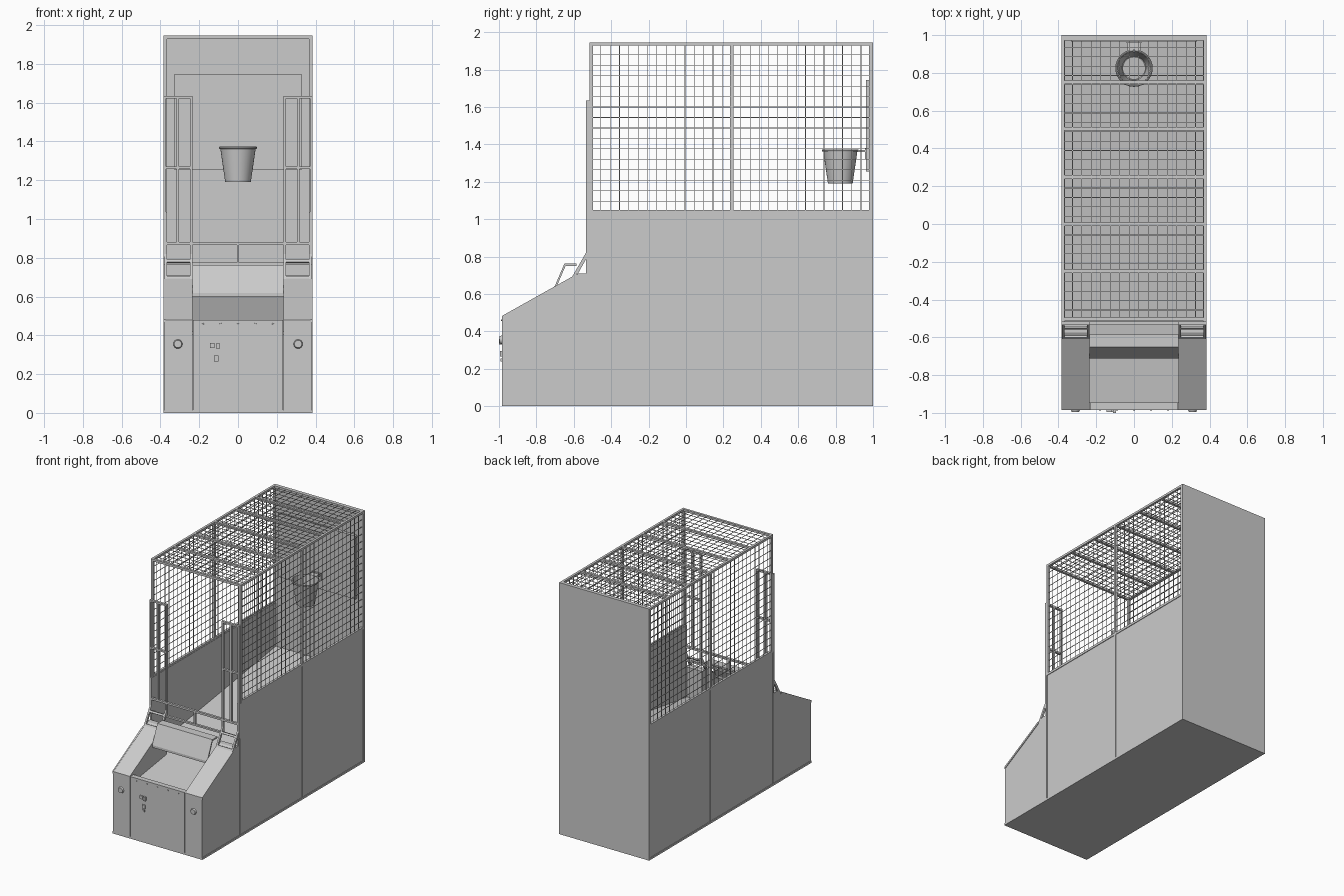
import bpy, bmesh, math
from mathutils import Matrix, Vector

if "Cube" in bpy.data.objects:
    bpy.data.objects.remove(bpy.data.objects["Cube"])


def finish(name, bm, smooth=False):
    bmesh.ops.recalc_face_normals(bm, faces=bm.faces)
    me = bpy.data.meshes.new(name)
    bm.to_mesh(me)
    bm.free()
    ob = bpy.data.objects.new(name, me)
    bpy.context.collection.objects.link(ob)
    if smooth:
        bpy.ops.object.select_all(action='DESELECT')
        ob.select_set(True)
        bpy.context.view_layer.objects.active = ob
        bpy.ops.object.shade_smooth_by_angle(angle=math.radians(35))
    return ob


def boxes(name, items, mirror=False):
    """One object from boxes given as (x0, x1, y0, y1, z0, z1)."""
    bm = bmesh.new()
    if mirror:
        items = items + [(-b[1], -b[0], *b[2:]) for b in items]
    for x0, x1, y0, y1, z0, z1 in items:
        m = Matrix.Translation(((x0 + x1) / 2, (y0 + y1) / 2, (z0 + z1) / 2))
        m = m @ Matrix.Diagonal((x1 - x0, y1 - y0, z1 - z0, 1))
        bmesh.ops.create_cube(bm, size=1, matrix=m)
    return finish(name, bm)


def prisms(name, profile, spans, mirror=False):
    """Extrude a (y, z) profile over each (x0, x1) span."""
    bm = bmesh.new()
    if mirror:
        spans = spans + [(-b, -a) for a, b in spans]
    for x0, x1 in spans:
        f = bm.faces.new([bm.verts.new((x0, y, z)) for y, z in profile])
        r = bmesh.ops.extrude_face_region(bm, geom=[f])
        vs = [v for v in r['geom'] if isinstance(v, bmesh.types.BMVert)]
        bmesh.ops.translate(bm, vec=(x1 - x0, 0, 0), verts=vs)
    return finish(name, bm)


def lathe(name, profile, centre, n=32):
    """Spin a closed (r, z) profile about a vertical axis."""
    bm = bmesh.new()
    rings = []
    for i in range(n):
        a = 2 * math.pi * i / n
        rings.append([bm.verts.new((centre[0] + r * math.cos(a), centre[1] + r * math.sin(a), z))
                      for r, z in profile])
    k = len(profile)
    for i in range(n):
        p, q = rings[i], rings[(i + 1) % n]
        for j in range(k):
            bm.faces.new((p[j], q[j], q[(j + 1) % k], p[(j + 1) % k]))
    return finish(name, bm, True)


W = 0.385    # half width
IN = 0.235   # half width of the ball tray
TOP = 1.945

# Cabinet body: base, back, side walls, front consoles
boxes("base_panel", [(-0.38, 0.38, -0.985, 0.99, 0, 0.015)])
boxes("back_panel", [(-W, W, 0.985, 1.0, 0, TOP)])
boxes("side_panels", [(0.365, 0.38, -0.535, 0.985, 0.0, 1.035)], True)
prisms("front_consoles", [(-0.985, 0), (-0.985, 0.48), (-0.61, 0.69), (-0.575, 0.71), (-0.535, 0.71), (-0.535, 0)],
       [(IN, 0.38)], True)
boxes("front_door", [(-IN + 0.003, IN - 0.003, -0.985, -0.945, 0, 0.48)])

# Raised trim on the sides
boxes("side_trim", [(0.375, W, -0.535, 1.0, 0, 0.015),
                    (0.375, W, -0.527, -0.513, 0.015, 1.03),
                    (0.375, W, 0.238, 0.252, 0.015, 1.03),
                    (0.375, W, 0.985, 1.0, 0.015, 1.03),
                    (0.375, W, -0.985, -0.535, 0, 0.015)], True)
prisms("console_edge_trim", [(-0.985, 0.465), (-0.985, 0.482), (-0.61, 0.692), (-0.61, 0.675)],
       [(0.375, W)], True)

# Ball ramp running down to the tray, and the hood over its outlet
def ramp(y):
    return 0.42 + (y + 0.945) * 0.28 / 1.93

prisms("ball_ramp", [(-0.535, ramp(-0.535) - 0.015), (-0.535, ramp(-0.535)), (0.985, 0.70), (0.985, 0.685)],
       [(-0.365, 0.365)])
prisms("ball_tray", [(-0.945, 0.405), (-0.945, 0.42), (-0.535, ramp(-0.535)), (-0.535, ramp(-0.535) - 0.015)],
       [(-IN, IN)])
prisms("outlet_hood", [(-0.585, 0.762), (-0.65, 0.762), (-0.712, 0.618), (-0.712, 0.6), (-0.702, 0.6),
                       (-0.702, 0.615), (-0.644, 0.75), (-0.585, 0.75)], [(-IN, IN)])

# Cage frame
ribs = [-0.505, -0.25, 0.0, 0.25, 0.505, 0.75]
boxes("cage_frame", [(0.367, W, -0.515, 1.0, 1.928, TOP),
                     (0.367, W, -0.515, 1.0, 1.03, 1.048),
                     (0.367, W, -0.515, -0.497, 1.03, TOP),
                     (0.367, W, 0.235, 0.253, 1.03, TOP),
                     (0.367, W, 0.978, 0.996, 1.03, TOP)], True)
boxes("roof_ribs", [(-0.37, 0.37, y - 0.009, y + 0.009, 1.928, TOP) for y in ribs + [0.98]])

# Wire mesh on both sides and the roof
t = 0.0017
side = []
for y0, y1 in ((-0.505, 0.244), (0.244, 0.985)):
    for i in range(1, 15):
        y = y0 + (y1 - y0) * i / 15
        side.append((0.376 - t, 0.376 + t, y - t, y + t, 1.04, 1.935))
for i in range(1, 16):
    z = 1.04 + 0.895 * i / 16
    side.append((0.376 - t, 0.376 + t, -0.505, 0.985, z - t, z + t))
boxes("side_mesh", side, True)
roof = []
for i in range(1, 15):
    x = -0.376 + 0.752 * i / 15
    roof.append((x - t, x + t, -0.505, 0.985, 1.936 - t, 1.936 + t))
for i in range(1, 30):
    y = -0.505 + 1.49 * i / 30
    roof.append((-0.376, 0.376, y - t, y + t, 1.936 - t, 1.936 + t))
boxes("roof_mesh", roof)

# Front gates: upright ladders either side of the opening
gy = (-0.535, -0.517)
gate = [(x, x + 0.012, *gy, 0.765, 1.635) for x in (IN, 0.372)]
gate.append((0.304, 0.318, *gy, 0.877, 1.635))
gate += [(IN, 0.384, *gy, z, z + 0.013) for z in (1.622, 1.258)]
boxes("front_gates", gate, True)
boxes("front_rail", [(-0.384, 0.384, *gy, 0.865, 0.88), (-0.384, 0.384, *gy, 0.763, 0.776),
                     (-0.006, 0.006, *gy, 0.776, 0.865)])

# Sloped braces from the consoles up to the gates
prisms("brace_bars", [(-0.61, 0.69), (-0.535, 0.82), (-0.535, 0.785), (-0.577, 0.71)],
       [(IN, IN + 0.013), (0.367, 0.38)], True)
for i, s in enumerate((0.02, 0.68)):
    y, z = -0.61 + 0.075 * s, 0.69 + 0.13 * s
    prisms("brace_rung_%d" % i, [(y, z), (y + 0.0075, z + 0.013), (y + 0.02, z + 0.008), (y + 0.0125, z - 0.005)],
           [(IN, 0.38)], True)

# Backboard and basket
boxes("backboard", [(-0.33, 0.33, 0.963, 0.985, 1.255, 1.745)])
lathe("basket", [(0.092, 1.368), (0.066, 1.19), (0.058, 1.19), (0.058, 1.195), (0.063, 1.197), (0.087, 1.368)],
      (0, 0.825))
lathe("basket_rim", [(0.093 + 0.006 * math.cos(a), 1.367 + 0.006 * math.sin(a))
                     for a in [math.pi * k / 4 for k in range(8)]], (0, 0.825))
boxes("basket_bracket", [(-0.035, 0.035, 0.915, 0.965, 1.36, 1.37), (-0.04, 0.04, 0.957, 0.964, 1.32, 1.38)])

# Coin fittings, door bolts and round locks on the front
boxes("coin_fittings", [(-0.145, -0.12, -0.994, -0.984, 0.335, 0.36), (-0.112, -0.095, -1.0, -0.984, 0.33, 0.36),
                        (-0.125, -0.1, -0.994, -0.984, 0.265, 0.295), (-0.122, -0.108, -0.992, -0.984, 0.24, 0.255)])


def studs(name, spots, r, depth, n):
    bm = bmesh.new()
    for x, z in spots:
        m = Matrix.Translation((x, -0.984 - depth / 2, z)) @ Matrix.Rotation(math.pi / 2, 4, 'X')
        bmesh.ops.create_cone(bm, cap_ends=True, segments=n, radius1=r, radius2=r * 0.8, depth=depth, matrix=m)
    finish(name, bm, True)


studs("round_locks", [(-0.31, 0.355), (0.31, 0.355)], 0.024, 0.012, 16)
studs("door_bolts", [(-0.18 + 0.09 * i, 0.46) for i in range(5)], 0.005, 0.004, 8)
